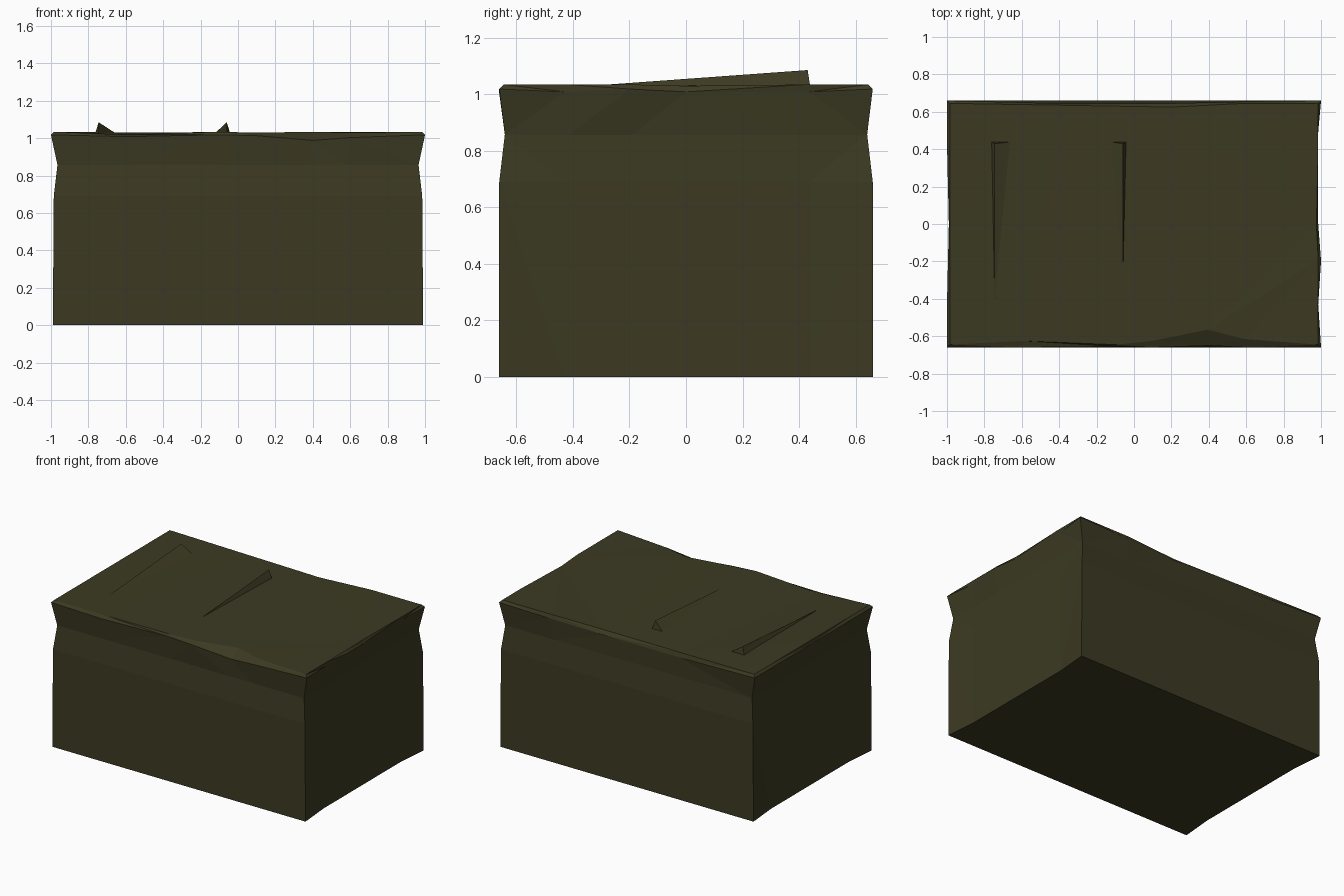
import bpy
import bmesh
from mathutils import Vector

cube = bpy.data.objects.get("Cube")
if cube:
    bpy.data.objects.remove(cube, do_unlink=True)

# Single olive canvas colour
olive = bpy.data.materials.new("olive_canvas")
olive.use_nodes = True
olive.diffuse_color = (0.045, 0.042, 0.016, 1)
olive.node_tree.nodes["Principled BSDF"].inputs["Base Color"].default_value = olive.diffuse_color

# Outline stations as fractions of the half size, anticlockwise from front
OUTLINE = ([(x, -1) for x in (-1, -0.6, -0.1, 0.1, 0.4, 0.6)]
           + [(1, y) for y in (-1, -0.65, -0.3, 0, 0.66)]
           + [(x, 1) for x in (1, 0.6, 0.2, -0.4)]
           + [(-1, y) for y in (1, 0.66, 0, -0.65)])


def ring(hx, hy, z, side_dent=0, shifts=None):
    """Rectangular outline with dented short sides and optional point shifts."""
    points = []
    for x, y in OUTLINE:
        dent = side_dent if abs(x) == 1 and abs(y) < 1 else 0
        p = Vector((x * (hx - dent), y * hy, z))
        points.append(p + Vector((shifts or {}).get((x, y), (0, 0, 0))))
    return points


def finish(name, bm):
    bmesh.ops.recalc_face_normals(bm, faces=bm.faces)
    mesh = bpy.data.meshes.new(name)
    bm.to_mesh(mesh)
    bm.free()
    mesh.materials.append(olive)
    obj = bpy.data.objects.new(name, mesh)
    bpy.context.collection.objects.link(obj)
    return obj


def loft(name, rings):
    """Flat-faceted skin through the rings, closed at both ends."""
    bm = bmesh.new()
    rows = [[bm.verts.new(p) for p in r] for r in rings]
    n = len(OUTLINE)
    for low, high in zip(rows, rows[1:]):
        for i in range(n):
            j = (i + 1) % n
            bm.faces.new((low[i], low[j], high[j], high[i]))
    bm.faces.new(rows[0][::-1])
    bm.faces.new(rows[-1])
    bmesh.ops.triangulate(bm, faces=bm.faces[:])
    return finish(name, bm)


# Covered box body with slightly hollow short sides
loft("box_body", [
    ring(0.99, 0.66, 0, 0.02),
    ring(0.985, 0.66, 0.69, 0.015),
    ring(0.965, 0.64, 0.86),
])

# Flared canvas lid with a sagging, creased rim
rim = {
    (-0.6, -1): (0, 0, -0.01), (-0.1, -1): (0, 0.005, 0),
    (0.1, -1): (0, 0, -0.005), (0.4, -1): (0, 0.01, -0.03),
    (0.6, -1): (0, 0, -0.015),
    (1, -0.65): (-0.015, 0, -0.01), (1, 0): (-0.015, 0, -0.01),
    (1, 0.66): (-0.02, 0, -0.01),
    (0.6, 1): (0, -0.005, -0.01), (0.2, 1): (0, -0.015, -0.02),
    (-0.4, 1): (0, -0.015, -0.02),
    (-1, 0): (0.01, 0, -0.01),
}
crown = {
    (-0.6, -1): (0, 0.02, -0.015), (0.1, -1): (0, 0.02, -0.005),
    (0.4, -1): (0, 0.08, 0), (0.6, -1): (0, 0.03, -0.005),
    (1, 0): (-0.01, 0, -0.005), (0.2, 1): (0, -0.02, -0.01),
    (-0.4, 1): (0, -0.01, -0.005),
}
loft("canvas_lid", [
    ring(0.965, 0.64, 0.855),
    ring(1.0, 0.66, 1.018, 0, rim),
    ring(0.985, 0.645, 1.034, 0, crown),
])


# Two long tapering ridges pushed up through the lid
def ridge(name, steep_x, peak_x, gentle_x):
    bm = bmesh.new()
    steep, gentle, peak, nose_a, nose_b = [bm.verts.new(p) for p in (
        (steep_x, 0.44, 1.02), (gentle_x, 0.44, 1.02), (peak_x, 0.43, 1.085),
        (steep_x, -0.4, 1.02), (gentle_x, -0.44, 1.02))]
    tip = bm.verts.new((peak_x, -0.4, 1.025))
    for face in ((steep, gentle, peak), (steep, peak, tip, nose_a),
                 (gentle, nose_b, tip, peak), (nose_a, tip, nose_b),
                 (steep, nose_a, nose_b, gentle)):
        bm.faces.new(face)
    return finish(name, bm)


ridge("right_ridge", -0.765, -0.745, -0.645)
ridge("middle_ridge", -0.04, -0.06, -0.13)
